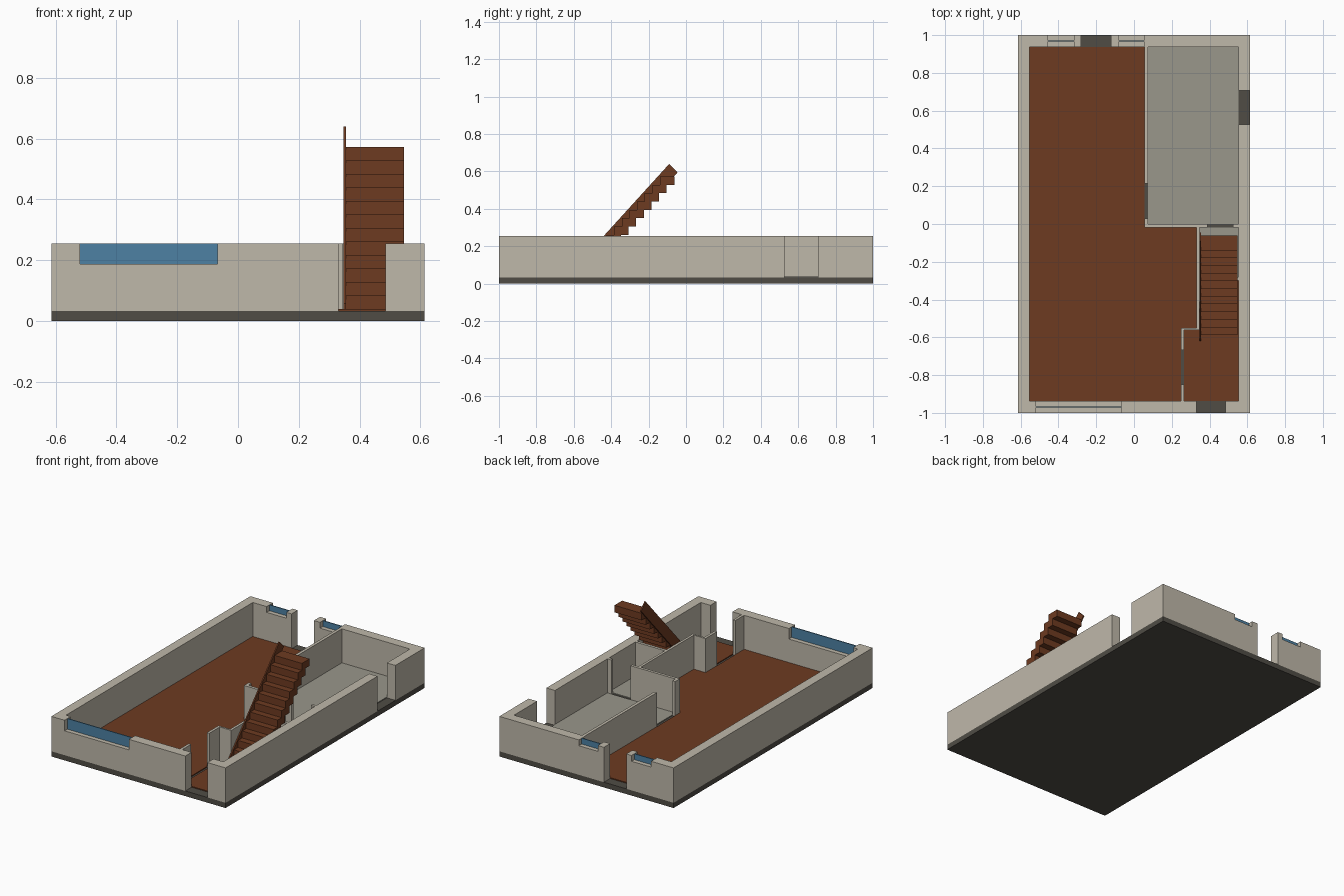
import bpy, bmesh

if "Cube" in bpy.data.objects:
    bpy.data.objects.remove(bpy.data.objects["Cube"])


def material(name, rgb):
    m = bpy.data.materials.new(name)
    m.diffuse_color = (*rgb, 1)
    m.use_nodes = True
    m.node_tree.nodes["Principled BSDF"].inputs["Base Color"].default_value = m.diffuse_color
    return m


WALL = material("plaster", (0.52, 0.48, 0.40))
DARK = material("concrete", (0.08, 0.073, 0.06))
WOOD = material("wood", (0.155, 0.043, 0.015))
TILE = material("tile", (0.32, 0.31, 0.26))
GLASS = material("glass", (0.075, 0.22, 0.37))

SLAB, FLOOR, TOP = 0.033, 0.039, 0.255
X, XI, Y, YI = 0.613, 0.553, 1.0, 0.938   # outer and inner wall faces


def prism(name, pts, lo, hi, mat, axis="z"):
    """Extrude an outline: (x, y) along z, or (y, z) along x."""
    place = (lambda p, t: (p[0], p[1], t)) if axis == "z" else (lambda p, t: (t, p[0], p[1]))
    bm = bmesh.new()
    a = [bm.verts.new(place(p, lo)) for p in pts]
    b = [bm.verts.new(place(p, hi)) for p in pts]
    bm.faces.new(a)
    bm.faces.new(b)
    n = len(pts)
    for i in range(n):
        j = (i + 1) % n
        bm.faces.new((a[i], a[j], b[j], b[i]))
    bmesh.ops.recalc_face_normals(bm, faces=bm.faces)
    me = bpy.data.meshes.new(name)
    bm.to_mesh(me)
    bm.free()
    ob = bpy.data.objects.new(name, me)
    bpy.context.collection.objects.link(ob)
    me.materials.append(mat)
    return ob


def box(name, x0, x1, y0, y1, z0, z1, mat):
    return prism(name, [(x0, y0), (x1, y0), (x1, y1), (x0, y1)], z0, z1, mat)


# Foundation
box("foundation_slab", -X, X, -Y, Y, 0, SLAB, DARK)

# Outer walls, broken at the three doors
left = prism("outer_wall_left", [
    (0.33, -Y), (0.33, -YI), (-XI, -YI), (-XI, YI), (-0.28, YI),
    (-0.28, Y), (-X, Y), (-X, -Y)], SLAB, TOP, WALL)
back = prism("outer_wall_back_right", [
    (-0.123, Y), (-0.123, YI), (XI, YI), (XI, 0.706), (X, 0.706), (X, Y)],
    SLAB, TOP, WALL)
prism("outer_wall_right", [
    (X, 0.527), (XI, 0.527), (XI, -YI), (0.485, -YI), (0.485, -Y), (X, -Y)],
    SLAB, TOP, WALL)

# Window notches with glass
windows = [
    ("front_window", left, -0.52, -0.067, -0.969, 0.188),
    ("back_window_left", left, -0.455, -0.317, 0.969, 0.218),
    ("back_window_right", back, -0.08, 0.053, 0.969, 0.218),
]
for name, wall, x0, x1, y, sill in windows:
    cutter = box(name + "_cutter", x0, x1, y - 0.06, y + 0.06, sill, TOP + 0.1, WALL)
    cutter.hide_render = True
    mod = wall.modifiers.new(name, "BOOLEAN")
    mod.operation, mod.solver, mod.object = "DIFFERENCE", "EXACT", cutter
    bpy.context.view_layer.objects.active = wall
    bpy.ops.object.modifier_apply(modifier=mod.name)
    bpy.data.objects.remove(cutter)
    box(name + "_glass", x0, x1, y - 0.003, y + 0.003, sill, TOP, GLASS)

# Thin inner walls
prism("inner_wall_main", [
    (0.055, 0.03), (0.055, -0.018), (0.33, -0.018), (0.33, -0.55), (0.248, -0.55),
    (0.248, -0.667), (0.265, -0.667), (0.265, -0.562), (0.346, -0.562),
    (0.346, -0.018), (0.39, -0.018), (0.39, 0), (0.074, 0), (0.074, 0.03)],
    SLAB, TOP, WALL)
box("inner_wall_kitchen", 0.055, 0.074, 0.215, YI, SLAB, TOP, WALL)
box("inner_wall_kitchen_door", 0.525, XI, -0.018, 0, SLAB, TOP, WALL)
box("inner_wall_hall", 0.248, 0.265, -YI, -0.85, SLAB, TOP, WALL)
box("closet_wall", 0.346, XI, -0.298, -0.28, SLAB, TOP, WALL)

# Floors
prism("living_floor", [
    (-XI, -YI), (0.248, -YI), (0.248, -0.55), (0.33, -0.55), (0.33, -0.018),
    (0.055, -0.018), (0.055, YI), (-XI, YI)], SLAB, FLOOR, WOOD)
prism("hall_floor", [
    (0.265, -YI), (XI, -YI), (XI, -0.298), (0.346, -0.298), (0.346, -0.562),
    (0.265, -0.562)], SLAB, FLOOR, WOOD)
box("kitchen_floor", 0.074, XI, 0, YI, SLAB, FLOOR, TILE)
box("closet_floor", 0.346, XI, -0.28, -0.018, SLAB, FLOOR, TILE)

# Staircase: overlapping treads with a stepped underside
N, RUN, RISE, DEPTH, Y0 = 12, 0.0408, 0.0445, 0.077, -0.588
upper, lower = [], []
for i in range(N):
    f, z = Y0 + i * RUN, FLOOR + i * RISE
    upper += [(f, z), (f, z + RISE)]
    if i:
        lower += [(f - RUN + DEPTH, z), (f + DEPTH, z)]
    else:
        lower += [(f + DEPTH, z)]
end = (Y0 + (N - 1) * RUN + DEPTH, FLOOR + N * RISE)
prism("stair_steps", upper + [end] + lower[::-1], 0.355, 0.547, WOOD, "x")

# Sloping board beside the stairs
prism("stair_stringer", [
    (-0.09, 0.64), (-0.045, 0.595), (-0.55, FLOOR), (-0.62, FLOOR), (-0.62, 0.057)],
    0.347, 0.355, WOOD, "x")
